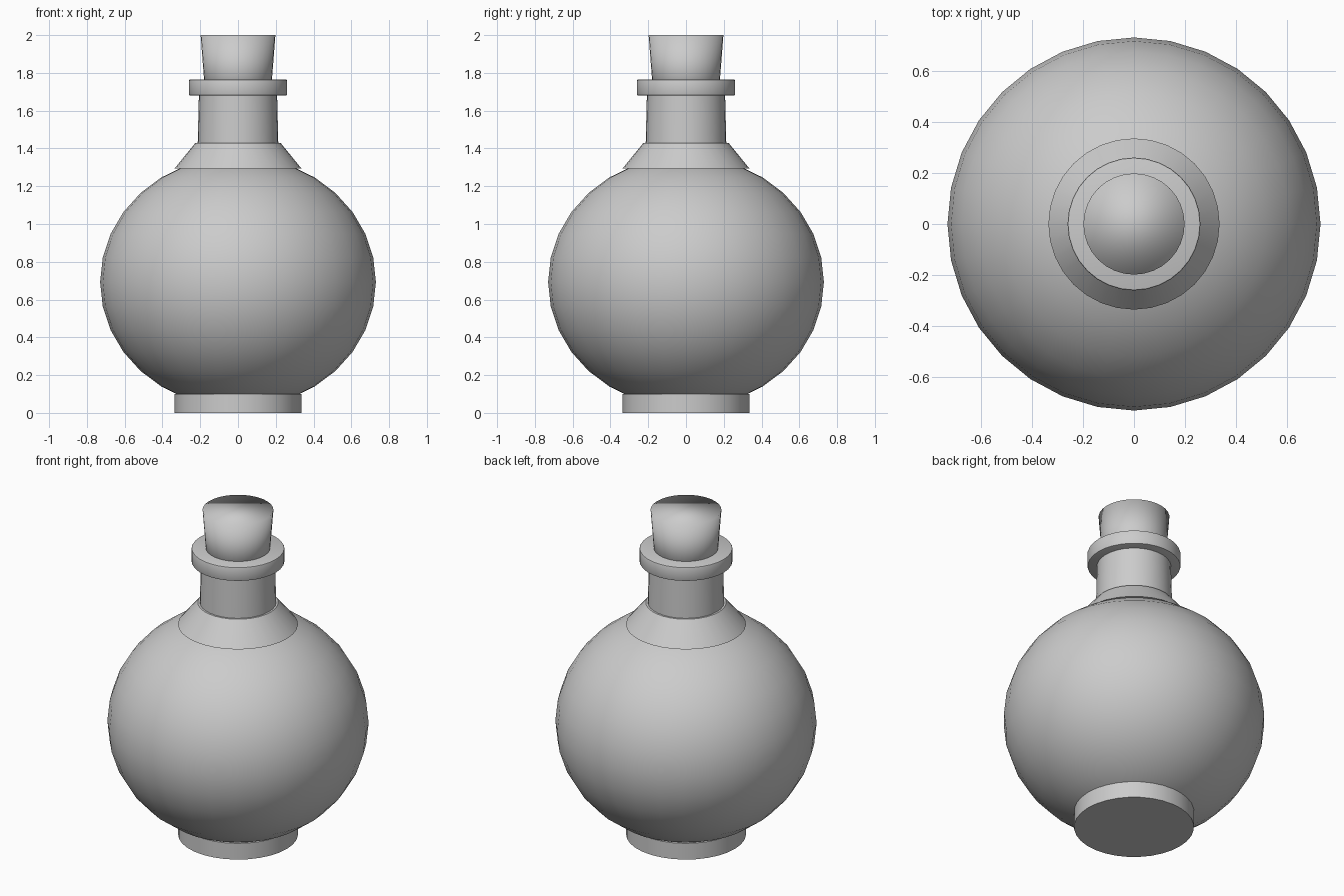
import bpy

if "Cube" in bpy.data.objects:
    bpy.data.objects.remove(bpy.data.objects["Cube"])

SEGMENTS = 32


def shade(angle=None):
    if angle is None:
        bpy.ops.object.shade_smooth()
    else:
        bpy.ops.object.shade_smooth_by_angle(angle=angle)


def round_part(name, r_bottom, r_top, z_bottom, z_top, angle=0.6, bevel=0.0):
    """Upright cylinder or tapered cone between two heights."""
    bpy.ops.mesh.primitive_cone_add(
        vertices=SEGMENTS, radius1=r_bottom, radius2=r_top,
        depth=z_top - z_bottom, location=(0, 0, (z_bottom + z_top) / 2))
    part = bpy.context.object
    part.name = name
    if bevel:
        mod = part.modifiers.new("edge_rounding", 'BEVEL')
        mod.width = bevel
        mod.segments = 2
        bpy.ops.object.modifier_apply(modifier=mod.name)
    shade(angle)
    return part


# Slightly squashed round body
bpy.ops.mesh.primitive_uv_sphere_add(
    segments=SEGMENTS, ring_count=16, radius=1, location=(0, 0, 0.693))
body = bpy.context.object
body.name = "body"
body.scale = (0.73, 0.73, 0.666)
bpy.ops.object.transform_apply(location=False, rotation=False, scale=True)
shade()

# Foot, shoulder, neck and lip
round_part("foot", 0.335, 0.335, 0.0, 0.10)
round_part("shoulder", 0.335, 0.225, 1.295, 1.43)
round_part("neck", 0.214, 0.207, 1.40, 1.69)
round_part("lip", 0.26, 0.26, 1.68, 1.765, bevel=0.006)

# Tapered stopper, shaded smooth right over its top
round_part("stopper", 0.17, 0.198, 1.64, 2.0, angle=None)
